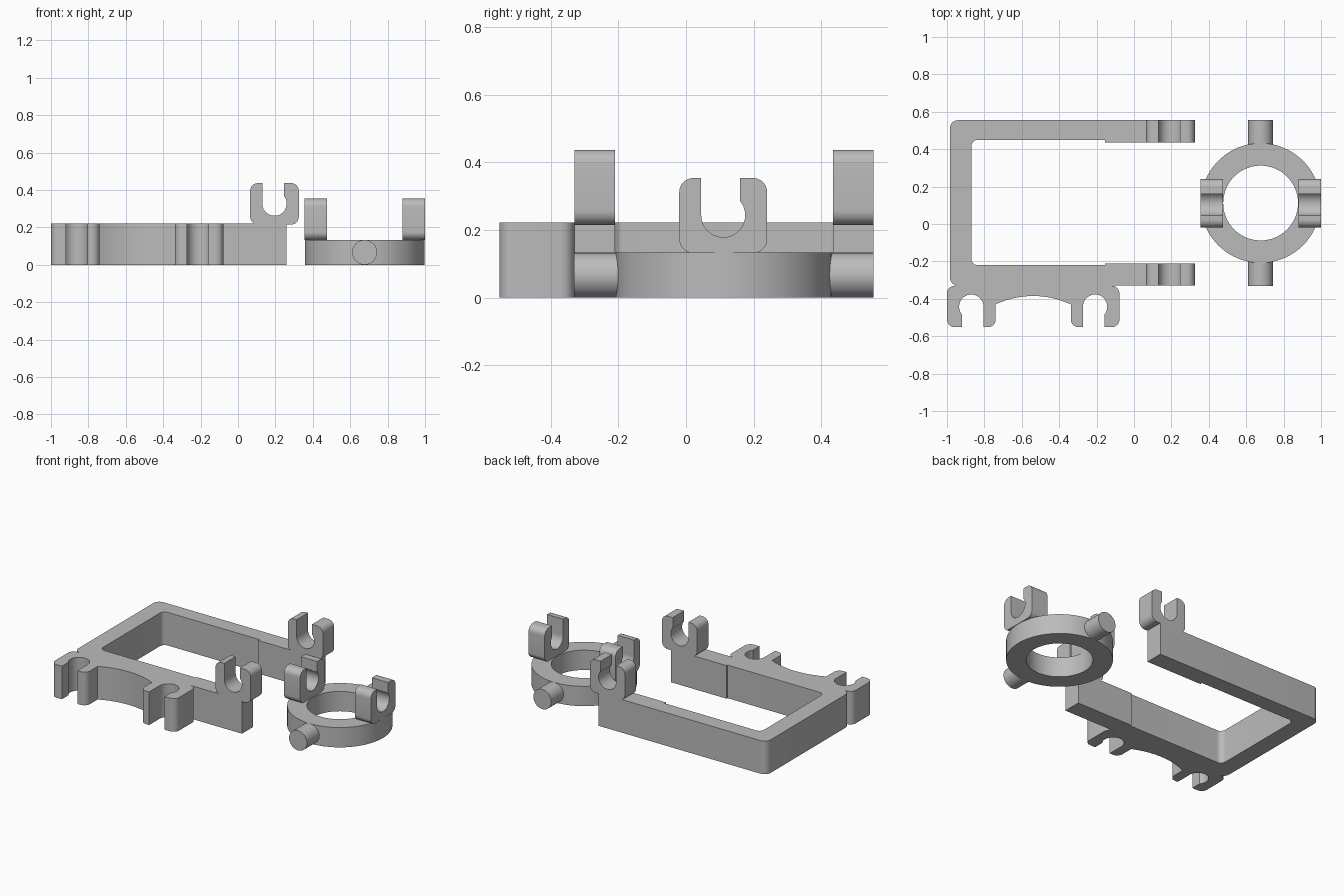
import bpy, bmesh
from math import sin, cos, asin, pi, radians
from mathutils import Matrix, Vector

cube = bpy.data.objects.get("Cube")
if cube:
    bpy.data.objects.remove(cube, do_unlink=True)

grey = bpy.data.materials.new("plain grey")
grey.use_nodes = True
COLOUR = (0.5, 0.5, 0.5, 1)
grey.diffuse_color = COLOUR
grey.node_tree.nodes["Principled BSDF"].inputs["Base Color"].default_value = COLOUR


def finish(name, bm):
    bmesh.ops.recalc_face_normals(bm, faces=bm.faces)
    mesh = bpy.data.meshes.new(name)
    bm.to_mesh(mesh)
    bm.free()
    mesh.materials.append(grey)
    ob = bpy.data.objects.new(name, mesh)
    bpy.context.collection.objects.link(ob)
    bpy.ops.object.select_all(action="DESELECT")
    ob.select_set(True)
    bpy.context.view_layer.objects.active = ob
    bpy.ops.object.shade_smooth_by_angle(angle=radians(30))
    return ob


def arc(cx, cy, r, start, end, steps=8):
    """Points on an arc, angles in degrees."""
    angles = [radians(start + (end - start) * i / steps) for i in range(steps + 1)]
    return [(cx + r * cos(a), cy + r * sin(a)) for a in angles]


def prism(name, outline, depth, place):
    """Extrude an outline by depth; place maps (u, v, w) to a position."""
    bm = bmesh.new()
    face = bm.faces.new([bm.verts.new(place(u, v, 0)) for u, v in outline])
    side = bmesh.ops.extrude_face_region(bm, geom=[face], use_keep_orig=True)
    top = [g for g in side["geom"] if isinstance(g, bmesh.types.BMVert)]
    shift = Vector(place(0, 0, depth)) - Vector(place(0, 0, 0))
    bmesh.ops.translate(bm, verts=top, vec=shift)
    return finish(name, bm)


# Snap clip: open slot with a lip on the +u arm
HALF, TALL, SLOT, LIP, R = 0.13, 0.222, 0.065, 0.05, 0.042
SLOT_V = 0.112
lip_angle = 90 - asin(LIP / SLOT) * 180 / pi
first_corner = arc(R - HALF, R, R, 270, 180)
rest = (arc(R - HALF, TALL - R, R, 180, 90)
        + [(-SLOT, TALL)]
        + arc(0, SLOT_V, SLOT, 180, 360 + lip_angle, 28)
        + [(LIP, TALL)]
        + arc(HALF - R, TALL - R, R, 90, 0)
        + arc(HALF - R, R, R, 0, -90))
clip = first_corner + rest

# Bracket: U-shaped frame with two front clips and a hollow between them
FRONT, BACK, LEFT, END, HEIGHT = -0.33, 0.555, -0.985, 0.26, 0.222
CLIP_A, CLIP_B = -0.87, -0.208
clip_a = [(CLIP_A - u, FRONT - v) for u, v in reversed(rest)]
clip_b = [(CLIP_B + u, FRONT - v) for u, v in rest]
half_span = (CLIP_B - CLIP_A) / 2 - HALF
sag = 0.045
radius = (half_span ** 2 + sag ** 2) / (2 * sag)
swing = asin(half_span / radius) * 180 / pi
hollow = arc((CLIP_A + CLIP_B) / 2, -0.385 - radius, radius, 90 + swing, 90 - swing, 20)
STEP = -0.155
frame = (arc(LEFT + 0.045, BACK - 0.045, 0.045, 90, 180)
         + arc(LEFT + 0.045, FRONT + 0.045, 0.045, 180, 270)
         + clip_a + hollow + clip_b
         + [(END, FRONT), (END, -0.21), (STEP, -0.21), (STEP, -0.22)]
         + arc(-0.835, -0.185, 0.035, 270, 180)
         + arc(-0.835, 0.415, 0.035, 180, 90)
         + [(STEP, 0.45), (STEP, 0.435), (END, 0.435), (END, BACK)])
prism("bracket_frame", frame, HEIGHT, lambda u, v, w: (u, v, w))

# Upright clips at the ends of both arms
for name, y in (("front_arm_clip", FRONT), ("back_arm_clip", 0.435)):
    prism(name, clip, 0.12, lambda u, v, w: (0.195 + u, y + w, 0.215 + v))

# Ring with square cross-section
CX, CY, RING_H = 0.677, 0.112, 0.133
bm = bmesh.new()
section = [bm.verts.new((CX + r, CY, z))
           for r, z in ((0.2, 0), (0.32, 0), (0.32, RING_H), (0.2, RING_H))]
edges = [bm.edges.new((section[i - 1], section[i])) for i in range(4)]
bmesh.ops.spin(bm, geom=section + edges, cent=(CX, CY, 0), axis=(0, 0, 1),
               angle=2 * pi, steps=80, use_duplicate=False)
bmesh.ops.remove_doubles(bm, verts=bm.verts, dist=0.0005)
finish("ring", bm)

# Pivot pins on the front and back of the ring
for name, side in (("front_pin", -1), ("back_pin", 1)):
    bm = bmesh.new()
    place = Matrix.Translation((CX, CY + side * 0.3715, RING_H / 2)) @ Matrix.Rotation(pi / 2, 4, "X")
    bmesh.ops.create_cone(bm, cap_ends=True, segments=40, radius1=RING_H / 2,
                          radius2=RING_H / 2, depth=0.143, matrix=place)
    finish(name, bm)

# Upright clips on the two sides of the ring
for name, x in (("right_ring_clip", 0.355), ("left_ring_clip", 0.88)):
    prism(name, clip, 0.12, lambda u, v, w: (x + w, 0.11 + u, 0.132 + v))
